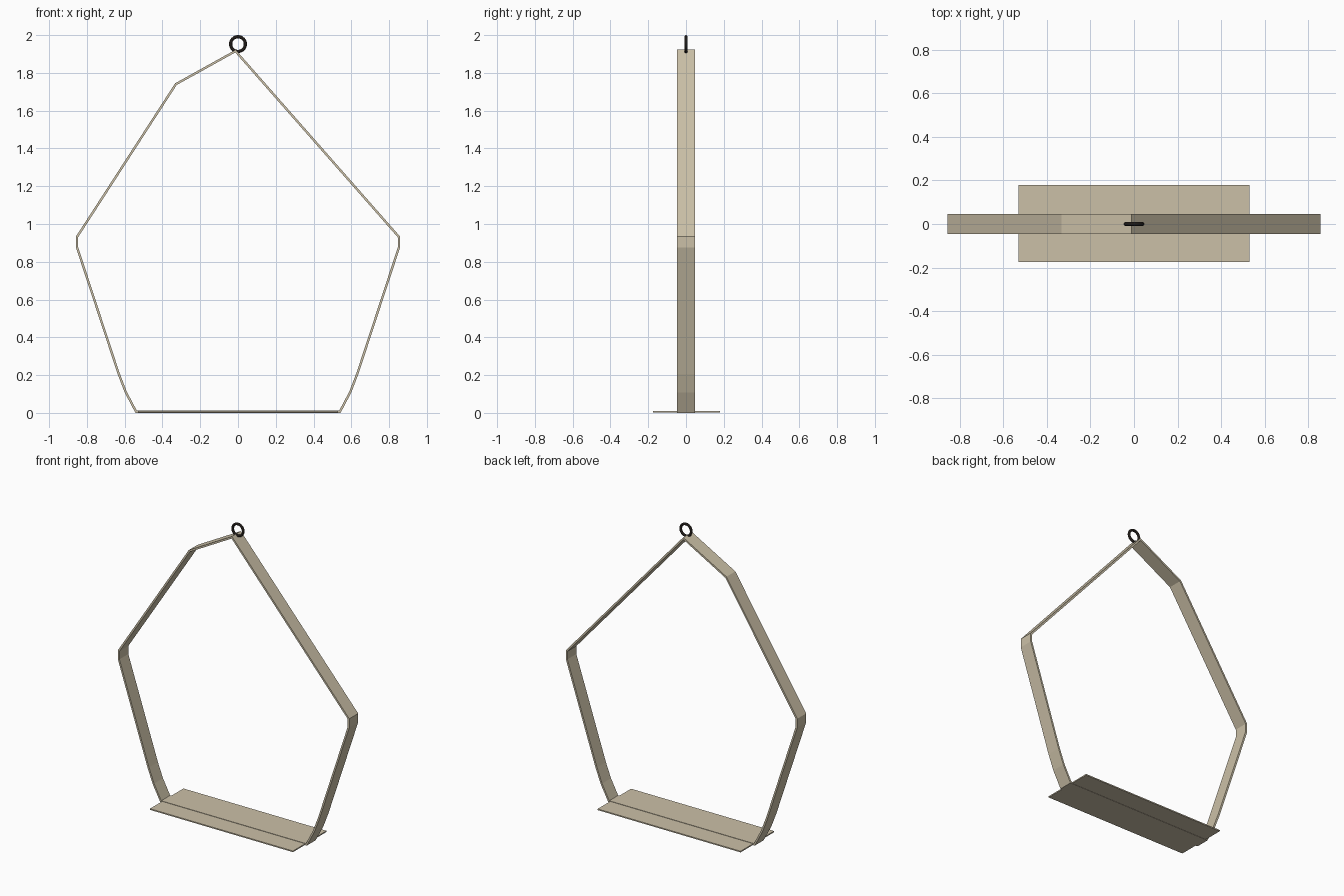
import bpy
import bmesh
from math import pi
from mathutils import Vector

cube = bpy.data.objects.get("Cube")
if cube:
    bpy.data.objects.remove(cube, do_unlink=True)


def material(name, rgb):
    mat = bpy.data.materials.new(name)
    mat.use_nodes = True
    colour = (*rgb, 1)
    mat.diffuse_color = colour
    mat.node_tree.nodes["Principled BSDF"].inputs["Base Color"].default_value = colour
    return mat


def make_object(name, bm, mat):
    bmesh.ops.recalc_face_normals(bm, faces=bm.faces)
    mesh = bpy.data.meshes.new(name)
    bm.to_mesh(mesh)
    bm.free()
    mesh.materials.append(mat)
    obj = bpy.data.objects.new(name, mesh)
    bpy.context.collection.objects.link(obj)
    return obj


def inset_loop(points, distance):
    """Offset a clockwise closed outline inwards by an even distance."""
    result = []
    for i, p in enumerate(points):
        before = (p - points[i - 1]).normalized()
        after = (points[(i + 1) % len(points)] - p).normalized()
        n1 = Vector((before.y, -before.x))
        n2 = Vector((after.y, -after.x))
        result.append(p + (n1 + n2) * distance / (1 + n1.dot(n2)))
    return result


wood = material("pale wood", (0.60, 0.53, 0.39))
metal = material("dark metal", (0.045, 0.035, 0.028))

# Flat band bent into a closed hanging frame
side = [(0.543, 0), (0.60, 0.108), (0.638, 0.207), (0.858, 0.875), (0.858, 0.934)]
top = [(-0.333, 1.745), (-0.012, 1.923)]
outline = [(-x, z) for x, z in side] + top + side[::-1]
outer = [Vector(p) for p in outline]
inner = inset_loop(outer, 0.012)
half_width = 0.047

bm = bmesh.new()
rings = []
for loop, y in ((outer, -half_width), (outer, half_width),
                (inner, half_width), (inner, -half_width)):
    rings.append([bm.verts.new((p.x, y, p.y)) for p in loop])
for k, ring in enumerate(rings):
    following = rings[(k + 1) % 4]
    for i in range(len(ring)):
        j = (i + 1) % len(ring)
        bm.faces.new((ring[i], ring[j], following[j], following[i]))
make_object("hanging_frame", bm, wood)

# Thin seat board, a touch slimmer than the band
bm = bmesh.new()
bmesh.ops.create_cube(bm, size=1)
bmesh.ops.scale(bm, vec=(1.06, 0.354, 0.008), verts=bm.verts)
bmesh.ops.translate(bm, vec=(0, 0.002, 0.0055), verts=bm.verts)
make_object("seat_board", bm, wood)

# Hanging ring at the peak
bpy.ops.mesh.primitive_torus_add(
    major_segments=32, minor_segments=10, major_radius=0.039, minor_radius=0.0085,
    location=(0, 0, 1.9525), rotation=(pi / 2, 0, 0))
ring_obj = bpy.context.object
ring_obj.name = "hanging_ring"
ring_obj.data.materials.append(metal)
bpy.ops.object.shade_smooth_by_angle()
